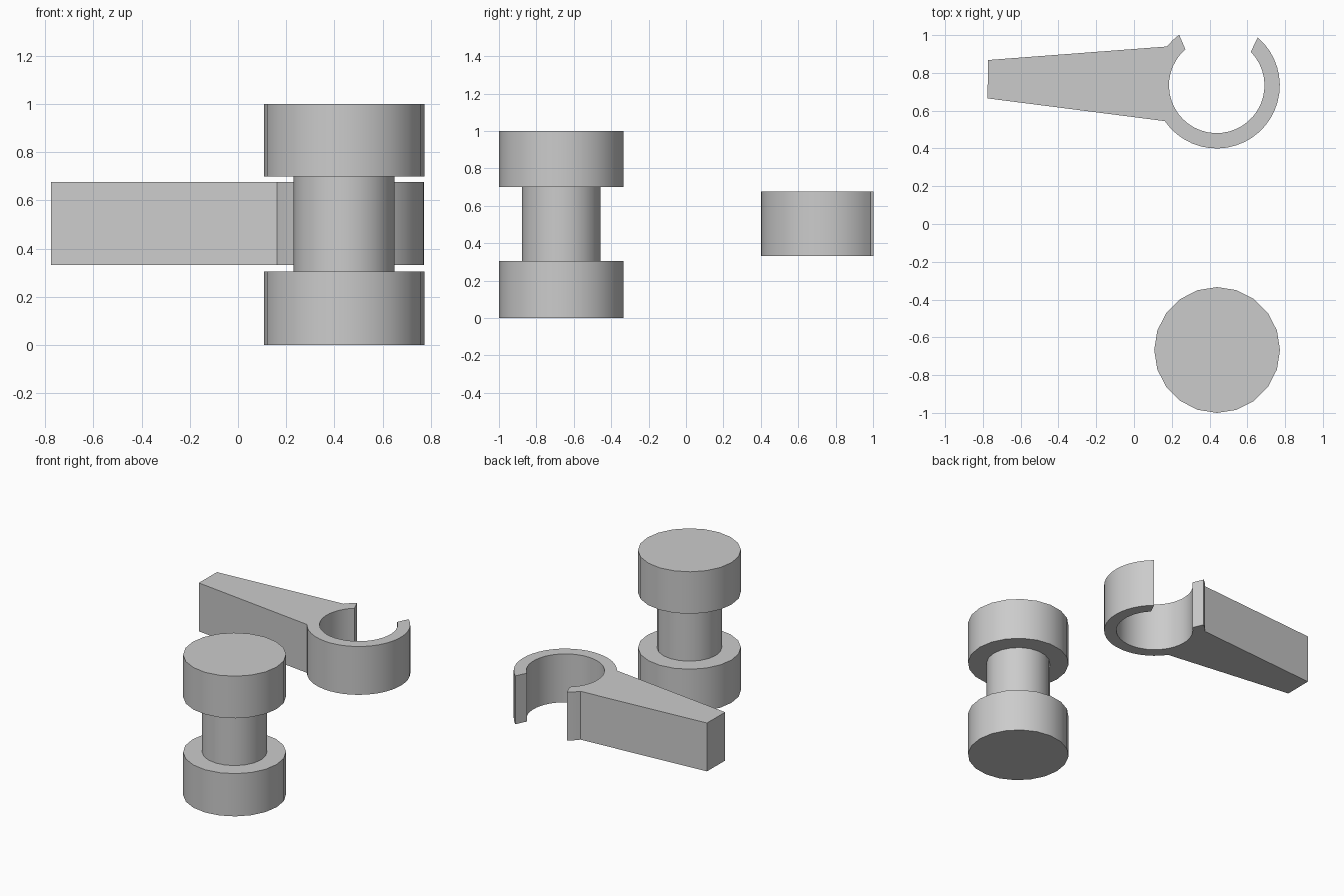
import bpy, bmesh
from math import radians, cos, sin

if "Cube" in bpy.data.objects:
    bpy.data.objects.remove(bpy.data.objects["Cube"])


def arc(cx, cy, r, a0, a1, n):
    """Points along an arc, angles in degrees."""
    return [(cx + r * cos(radians(a0 + (a1 - a0) * i / n)),
             cy + r * sin(radians(a0 + (a1 - a0) * i / n))) for i in range(n + 1)]


def loft(name, outlines):
    """Skin a stack of (z, outline) sections with equal point counts and cap both ends."""
    bm = bmesh.new()
    rings = [[bm.verts.new((x, y, z)) for x, y in pts] for z, pts in outlines]
    n = len(rings[0])
    for lo, hi in zip(rings, rings[1:]):
        for i in range(n):
            j = (i + 1) % n
            bm.faces.new((lo[i], lo[j], hi[j], hi[i]))
    bm.faces.new(rings[0][::-1])
    bm.faces.new(rings[-1])
    bmesh.ops.recalc_face_normals(bm, faces=bm.faces)
    mesh = bpy.data.meshes.new(name)
    bm.to_mesh(mesh)
    bm.free()
    ob = bpy.data.objects.new(name, mesh)
    bpy.context.collection.objects.link(ob)
    bpy.ops.object.select_all(action='DESELECT')
    ob.select_set(True)
    bpy.context.view_layer.objects.active = ob
    bpy.ops.object.shade_smooth_by_angle(angle=radians(30))
    return ob


# Spool: two wide ends joined by a narrow neck, 20 sides
profile = [(0, .333), (.305, .333), (.305, .21), (.70, .21), (.70, .333), (1, .333)]
loft("spool", [(z, arc(.44, -.667, r, 0, 342, 19)) for z, r in profile])

# Clip: open ring with a tapered handle
cx, cy, outer, inner = .438, .734, .334, .253
outline = arc(cx, cy, outer, 49.5, -145.5, 24)             # outside of the ring
outline += [(-.775, .665), (-.773, .868)]                  # handle end
outline += arc(cx, cy, outer, 142, 126.6, 2)               # left lip
outline += arc(cx, cy, inner, 131, 404.5, 32)              # inside of the ring
loft("clip_with_handle", [(.332, outline), (.677, outline)])
